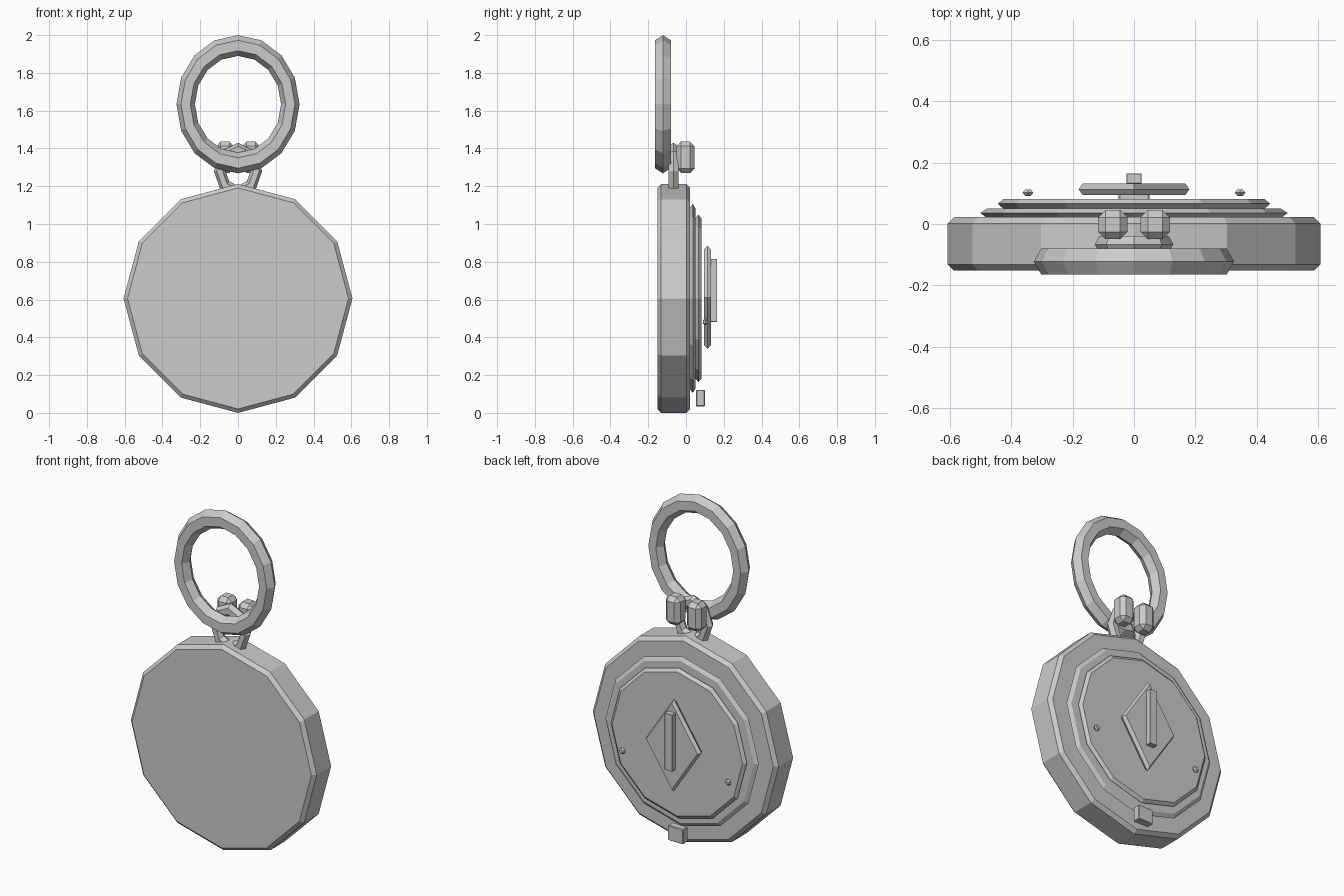
import bpy, bmesh
from math import sin, cos, pi

if "Cube" in bpy.data.objects:
    bpy.data.objects.remove(bpy.data.objects["Cube"])

CZ = 0.606  # height of the case centre


def make(name, bm):
    bmesh.ops.recalc_face_normals(bm, faces=bm.faces[:])
    me = bpy.data.meshes.new(name)
    bm.to_mesh(me)
    bm.free()
    ob = bpy.data.objects.new(name, me)
    bpy.context.collection.objects.link(ob)
    return ob


def spin(name, profile, n, loc, sx=1, sz=1, closed=False):
    """Turn a (radius, y) profile around the y axis, first vertex at the top."""
    bm = bmesh.new()
    rings = []
    for r, y in profile:
        rings.append([bm.verts.new((loc[0] + r * sx * sin(2 * pi * i / n),
                                    loc[1] + y,
                                    loc[2] + r * sz * cos(2 * pi * i / n)))
                      for i in range(n)])
    pairs = list(zip(rings, rings[1:]))
    if closed:
        pairs.append((rings[-1], rings[0]))
    else:
        bm.faces.new(rings[0])
        bm.faces.new(rings[-1])
    for a, b in pairs:
        for i in range(n):
            j = (i + 1) % n
            bm.faces.new((a[i], a[j], b[j], b[i]))
    return make(name, bm)


def hoop(name, major, minor, n, loc, sz):
    """Ring with a six-sided section."""
    section = [(major + minor * cos(k * pi / 3), minor * sin(k * pi / 3)) for k in range(6)]
    return spin(name, section, n, loc, 1, sz, closed=True)


def box(name, size, loc, bevel=0):
    bm = bmesh.new()
    bmesh.ops.create_cube(bm, size=1)
    for v in bm.verts:
        v.co = [v.co[i] * size[i] + loc[i] for i in range(3)]
    if bevel:
        bmesh.ops.bevel(bm, geom=bm.edges[:], offset=bevel, segments=1,
                        affect='EDGES', clamp_overlap=True)
    return make(name, bm)


# Main case
spin("case", [(0.585, -0.152), (0.606, -0.132), (0.606, 0.002), (0.585, 0.022)], 12, (0, 0, CZ))

# Stepped back plates
spin("back_step", [(0.48, 0.021), (0.5, 0.036), (0.478, 0.05)], 12, (0, 0, CZ))
spin("back_lid", [(0.425, 0.05), (0.443, 0.066), (0.425, 0.081)], 12, (0, 0, CZ))

# Diamond plate with turning bar
spin("diamond_plate", [(0.253, 0.094), (0.273, 0.113), (0.253, 0.132)], 4, (0, 0, CZ + 0.006), sx=0.66)
box("turn_bar", (0.05, 0.034, 0.335), (0, 0.148, 0.648), 0.002)

# Lid catch at the bottom
box("lid_catch", (0.1, 0.046, 0.088), (0, 0.077, 0.078), 0.004)

# Hanging ring and the small loop holding it
hoop("hanging_ring", 0.277, 0.049, 16, (0, -0.122, 1.634), 1.122)
hoop("case_loop", 0.097, 0.031, 8, (0, -0.066, 1.28), 1.17)

# Paired rivets and knobs
for side, s in (("left", -1), ("right", 1)):
    spin("rivet_" + side, [(0.01, 0.091), (0.02, 0.102), (0.01, 0.113)], 6, (s * 0.345, 0, 0.482))
    box("knob_" + side, (0.095, 0.095, 0.166), (s * 0.069, -0.002, 1.353), 0.024)
